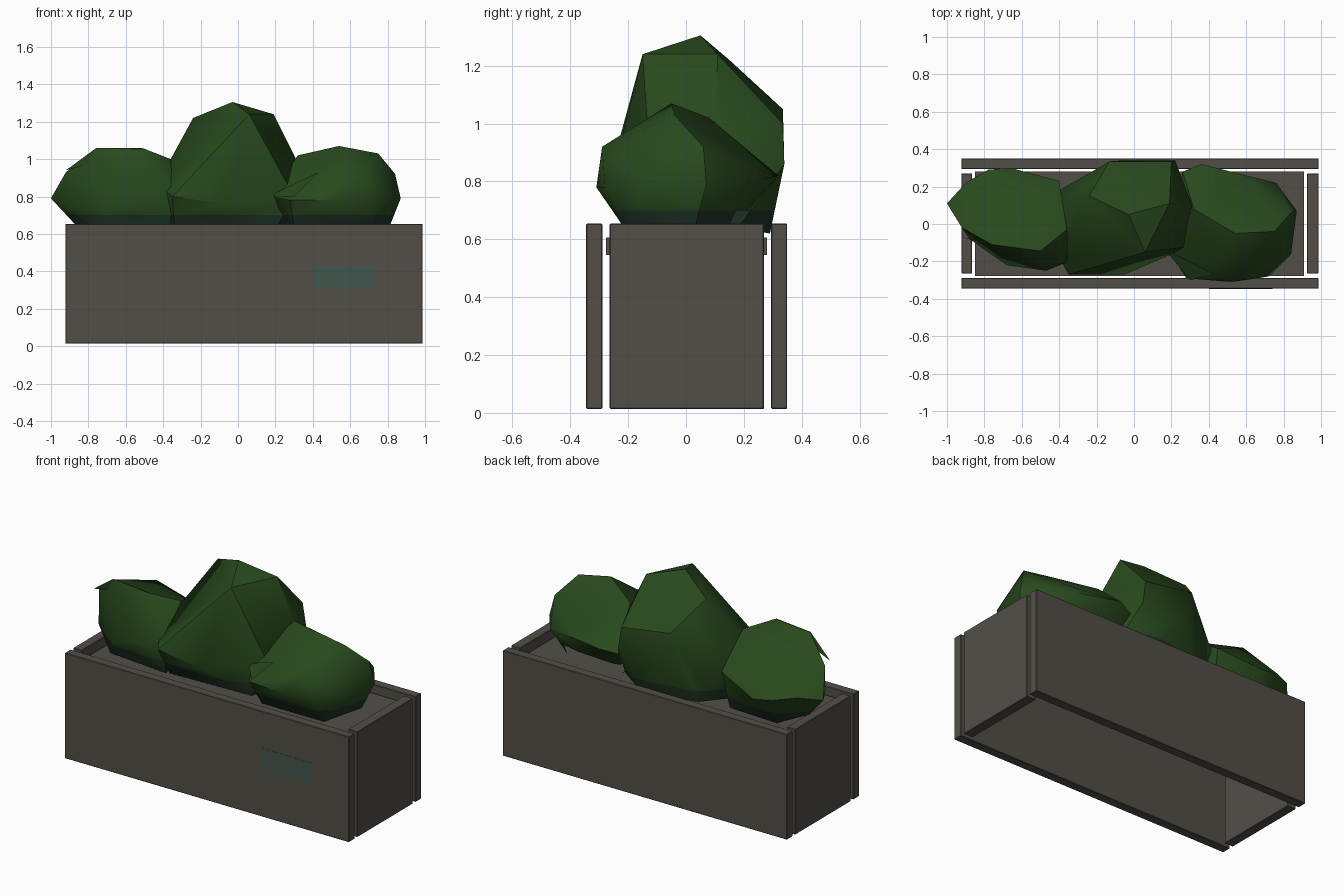
import bpy, bmesh

if "Cube" in bpy.data.objects:
    bpy.data.objects.remove(bpy.data.objects["Cube"])


def material(name, rgb):
    m = bpy.data.materials.new(name)
    m.diffuse_color = (*rgb, 1.0)
    m.use_nodes = True
    m.node_tree.nodes["Principled BSDF"].inputs["Base Color"].default_value = m.diffuse_color
    return m


STONE = material("warm_grey_stone", (0.086, 0.076, 0.066))
PLATE = material("grey_green_plate", (0.055, 0.094, 0.075))
LEAF = material("leaf_green", (0.0215, 0.068, 0.0125))
SHADE = material("dark_undergrowth", (0.014, 0.036, 0.020))


def finish(bm, name, mats):
    mesh = bpy.data.meshes.new(name)
    bm.to_mesh(mesh)
    bm.free()
    for m in mats:
        mesh.materials.append(m)
    ob = bpy.data.objects.new(name, mesh)
    bpy.context.collection.objects.link(ob)
    return ob


def box(name, xs, ys, zs, mat, bevel=0.0):
    bm = bmesh.new()
    bmesh.ops.create_cube(bm, size=1.0)
    for v in bm.verts:
        for i, (lo, hi) in enumerate((xs, ys, zs)):
            v.co[i] = lo if v.co[i] < 0 else hi
    if bevel:
        bmesh.ops.bevel(bm, geom=bm.edges[:], offset=bevel, segments=1,
                        profile=0.5, affect='EDGES')
    return finish(bm, name, [mat])


def bush(name, points, base=0.70, open_back=None):
    """Low-poly shrub shell wrapped around a few tips, darker near the soil."""
    bm = bmesh.new()
    for p in points:
        bm.verts.new(p)
    hull = bmesh.ops.convex_hull(bm, input=bm.verts[:])
    inner = [v for v in hull["geom_interior"] if isinstance(v, bmesh.types.BMVert)]
    bmesh.ops.delete(bm, geom=inner, context='VERTS')
    bmesh.ops.bisect_plane(bm, geom=bm.verts[:] + bm.edges[:] + bm.faces[:],
                           plane_co=(0, 0, base), plane_no=(0, 0, 1))
    bmesh.ops.recalc_face_normals(bm, faces=bm.faces[:])
    bm.normal_update()
    # The underside is open; one shrub also has gaps low at the back
    gone = []
    for f in bm.faces:
        c = f.calc_center_median()
        f.material_index = 1 if c.z < base else 0
        if f.normal.z < -0.95 or (open_back and c.y > open_back and c.z < base):
            gone.append(f)
    bmesh.ops.delete(bm, geom=gone, context='FACES')
    ob = finish(bm, name, [LEAF, SHADE])
    bpy.ops.object.select_all(action='DESELECT')
    ob.select_set(True)
    bpy.context.view_layer.objects.active = ob
    bpy.ops.object.shade_smooth_by_angle(angle=0.7)
    return ob


# Planter walls, with open gaps at the corners
Z = (0.014, 0.654)
box("front_wall", (-0.923, 0.987), (-0.345, -0.289), Z, STONE, 0.003)
box("back_wall", (-0.923, 0.987), (0.294, 0.35), Z, STONE, 0.003)
box("left_wall", (-0.923, -0.865), (-0.264, 0.27), Z, STONE, 0.003)
box("right_wall", (0.925, 0.987), (-0.264, 0.27), Z, STONE, 0.003)

# Soil tray
box("soil_tray", (-0.85, 0.91), (-0.277, 0.28), (0.545, 0.607), STONE)

# Small plate on the front
box("front_plate", (0.40, 0.74), (-0.3462, -0.344), (0.305, 0.43), PLATE)

# Shrubs: tips from crown to root
bush("left_shrub", [
    (-.76, -.11, 1.055), (-.50, -.145, 1.055), (-.36, -.03, 1.0), (-.65, .15, .98),
    (-.92, -.02, .93), (-1.0, .11, .79), (-.90, .22, .82), (-.78, .29, .80),
    (-.66, .30, .78), (-.40, .23, .85), (-.35, -.20, .85), (-.47, -.25, .80),
    (-.68, -.22, .74), (-.88, -.08, .74), (-.87, .06, .65), (-.76, -.14, .62),
    (-.36, -.18, .62), (-.42, .18, .62), (-.75, .20, .62)])

bush("middle_shrub", [
    (-.03, .05, 1.305), (.06, -.15, 1.24), (.19, .11, 1.24), (-.24, .15, 1.22),
    (-.36, .0, 1.0), (.31, .10, 1.0), (.20, .335, 1.0), (-.13, .335, 1.05),
    (.22, .34, .86), (-.05, .34, .86), (-.41, -.16, .85), (-.35, -.27, .80),
    (-.05, -.27, .76), (.30, -.12, .80), (.32, .05, .85), (-.40, .18, .85),
    (-.34, -.17, .62), (.20, -.15, .62), (.28, .18, .64), (.10, .29, .62),
    (-.25, .24, .63), (-.38, .05, .62)])

bush("right_shrub", [
    (.54, -.05, 1.07), (.75, -.04, 1.03), (.32, .08, 1.02), (.84, .06, .92),
    (.43, -.24, .92), (.66, -.29, .92), (.17, -.12, .80), (.28, -.29, .78),
    (.52, -.31, .78), (.72, -.28, .78), (.84, -.16, .80), (.87, .07, .79),
    (.76, .22, .80), (.60, .25, .84), (.36, .32, .82), (.26, .28, .80),
    (.30, -.20, .62), (.72, -.20, .62), (.81, .03, .64), (.70, .14, .63),
    (.32, .16, .62)], open_back=0.13)

# Loose leaf blades that stand out from the crowns
for i, blade in enumerate((
        [(.16, -.13, .80), (.43, -.27, .93), (.30, -.30, .80)],
        [(-.50, -.145, 1.058), (-.76, -.11, 1.058), (-.92, -.07, .94)])):
    bm = bmesh.new()
    bm.faces.new([bm.verts.new(p) for p in blade])
    finish(bm, "leaf_blade_%d" % (i + 1), [LEAF])
